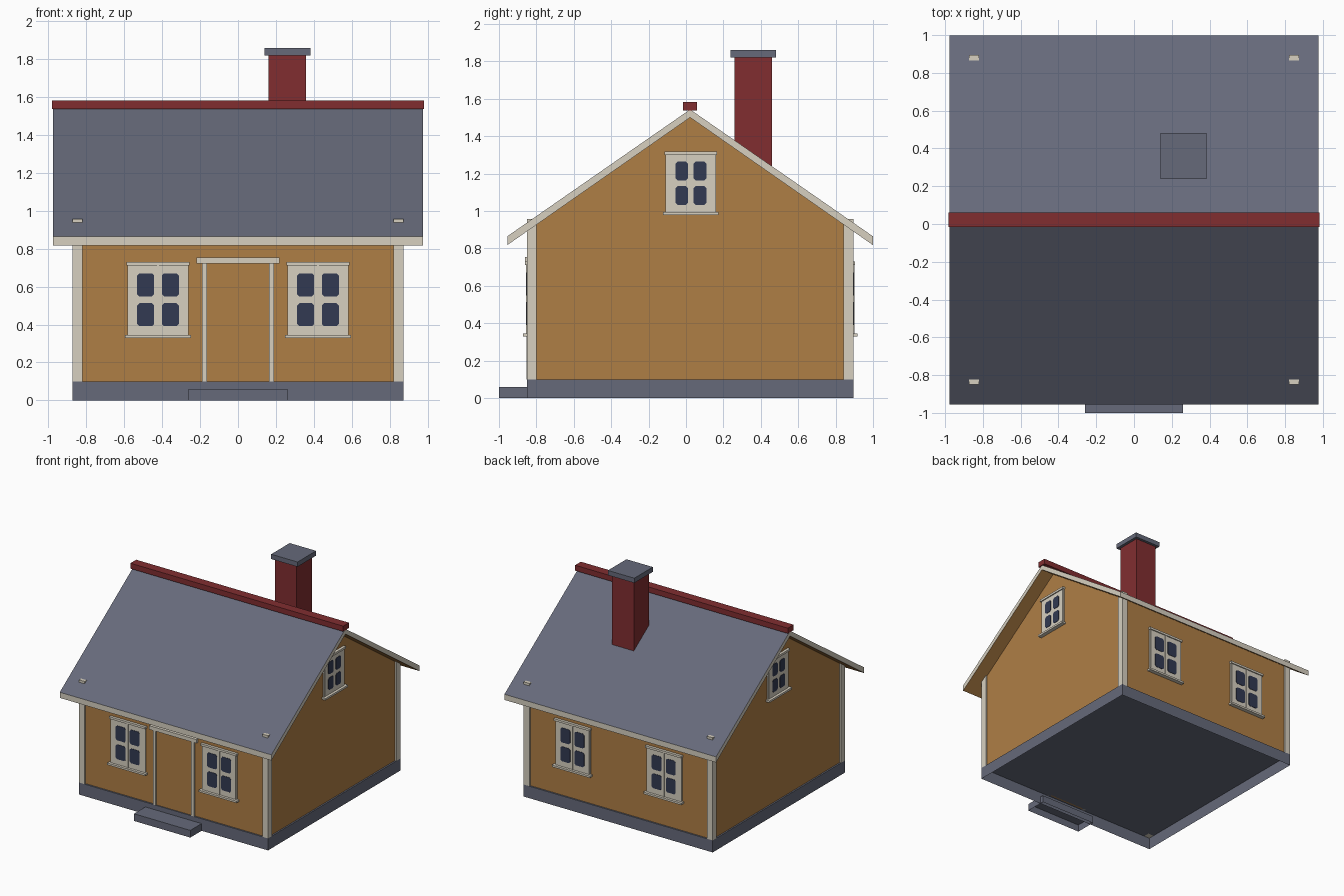
import bpy, bmesh, math
from mathutils import Matrix, Vector

cube = bpy.data.objects.get("Cube")
if cube:
    bpy.data.objects.remove(cube, do_unlink=True)


def material(name, r, g, b):
    m = bpy.data.materials.new(name)
    m.use_nodes = True
    m.diffuse_color = (r, g, b, 1)
    m.node_tree.nodes["Principled BSDF"].inputs["Base Color"].default_value = (r, g, b, 1)
    return m


OCHRE = material("ochre_wall", 0.43, 0.21, 0.06)
CREAM = material("cream_trim", 0.68, 0.63, 0.53)
GREY = material("slate_grey", 0.133, 0.144, 0.195)
RED = material("brick_red", 0.22, 0.027, 0.03)
GLASS = material("dark_glass", 0.032, 0.042, 0.084)

MID = 0.022      # y of the ridge line
BASE = 0.1       # top of the foundation
HALF = 0.86      # half width of the walls
OUTER = 0.873    # half width of the foundation and corner boards


def finish(name, bm, *mats):
    bmesh.ops.recalc_face_normals(bm, faces=bm.faces)
    mesh = bpy.data.meshes.new(name)
    bm.to_mesh(mesh)
    bm.free()
    for m in mats:
        mesh.materials.append(m)
    obj = bpy.data.objects.new(name, mesh)
    bpy.context.collection.objects.link(obj)
    return obj


def add_box(bm, x, y, z):
    """Box from (low, high) pairs along each axis."""
    size = Matrix.Diagonal((x[1] - x[0], y[1] - y[0], z[1] - z[0], 1))
    centre = Matrix.Translation((sum(x) / 2, sum(y) / 2, sum(z) / 2))
    bmesh.ops.create_cube(bm, size=1, matrix=centre @ size)


def add_prism(bm, points, along, index=0):
    """Extrude a closed loop of points along a vector."""
    face = bm.faces.new([bm.verts.new(p) for p in points])
    made = bmesh.ops.extrude_face_region(bm, geom=[face])["geom"]
    moved = [v for v in made if isinstance(v, bmesh.types.BMVert)]
    bmesh.ops.translate(bm, verts=moved, vec=along)
    for v in moved:
        for f in v.link_faces:
            f.material_index = index


def drop_bottom(bm):
    bm.normal_update()
    bmesh.ops.recalc_face_normals(bm, faces=bm.faces)
    under = [f for f in bm.faces if f.normal.z < -0.9]
    bmesh.ops.delete(bm, geom=under, context="FACES")


def box(name, mat, x, y, z, open_bottom=False):
    bm = bmesh.new()
    add_box(bm, x, y, z)
    if open_bottom:
        drop_bottom(bm)
    return finish(name, bm, mat)


# Foundation and doorstep, hollow underneath
box("foundation", GREY, (-OUTER, OUTER), (MID - OUTER, MID + OUTER), (0, BASE), True)
box("doorstep", GREY, (-0.26, 0.26), (-1, -0.82), (0, 0.06), True)

# Gabled walls
bm = bmesh.new()
gable = [(-HALF, BASE), (HALF, BASE), (HALF, 0.912), (0, 1.512), (-HALF, 0.912)]
add_prism(bm, [(-HALF, MID + y, z) for y, z in gable], (2 * HALF, 0, 0))
drop_bottom(bm)
finish("walls", bm, OCHRE)

# Corner boards, whose tops just pierce the roof
for sx, side in ((-1, "right"), (1, "left")):
    for sy, end in ((-1, "front"), (1, "back")):
        box(f"corner_board_{end}_{side}", CREAM,
            sorted((sx * OUTER, sx * 0.82)),
            sorted((MID + sy * OUTER, MID + sy * 0.82)), (BASE, 0.957))

# Roof: slate on top, cream edges, ochre soffit
bm = bmesh.new()
EAVE = 0.977
roof = [(-EAVE, 0.818), (0, 1.5), (EAVE, 0.818), (EAVE, 0.865), (0, 1.543), (-EAVE, 0.865)]
add_prism(bm, [(-EAVE, MID + y, z) for y, z in roof], (2 * EAVE, 0, 0))
bmesh.ops.recalc_face_normals(bm, faces=bm.faces)
for f in bm.faces:
    f.material_index = 1 if f.normal.z > 0.3 else 2 if f.normal.z < -0.3 else 0
finish("roof", bm, CREAM, GREY, OCHRE)
box("ridge_cap", RED, (-0.982, 0.982), (MID - 0.038, MID + 0.038), (1.537, 1.582))

# Chimney
box("chimney_stack", RED, (0.16, 0.36), (0.26, 0.46), (1.15, 1.82))
box("chimney_cap", GREY, (0.14, 0.383), (0.238, 0.482), (1.82, 1.86))


def window(name, place, turn, w, low, high, pane, dx, rows, seam):
    """Window facing local -y with the wall face at y = 0."""
    bm = bmesh.new()
    # Casements, split by a narrow gap when there are two
    if seam:
        add_box(bm, (-w, -0.006), (-0.013, 0.01), (low, high))
        add_box(bm, (0.006, w), (-0.013, 0.01), (low, high))
        add_box(bm, (-0.006, 0.006), (-0.018, 0.01), (low, high))
    else:
        add_box(bm, (-w, w), (-0.013, 0.01), (low, high))
    # Side casings, head and sill
    for s in (-1, 1):
        add_box(bm, sorted((s * w, s * (w + 0.008))), (-0.009, 0.01), (low, high))
    add_box(bm, (-w - 0.014, w + 0.014), (-0.022, 0.01), (high, high + 0.018))
    add_box(bm, (-w - 0.022, w + 0.022), (-0.034, 0.01), (low - 0.016, low))
    # Panes with clipped corners
    a, b = pane
    c = 0.012
    outline = [(-a, c - b), (c - a, -b), (a - c, -b), (a, c - b),
               (a, b - c), (a - c, b), (c - a, b), (-a, b - c)]
    for s in (-1, 1):
        for z in rows:
            pts = [(s * dx + u, -0.011, z + v) for u, v in outline]
            add_prism(bm, pts, Vector((0, -0.005, 0)), 1)
    bmesh.ops.transform(bm, verts=bm.verts,
                        matrix=Matrix.Translation(place) @ Matrix.Rotation(turn, 4, "Z"))
    finish(name, bm, CREAM, GLASS)


# Two windows on each long wall
for end, y, turn in (("front", MID - HALF, 0), ("back", MID + HALF, math.pi)):
    for side, x in (("right", -0.422), ("left", 0.422)):
        window(f"window_{end}_{side}", (x, y, 0), turn, 0.153, 0.345, 0.712,
               (0.045, 0.061), 0.065, (0.452, 0.609), True)

# One small window high in each gable
for side, s in (("right", -1), ("left", 1)):
    window(f"gable_window_{side}", (s * HALF, MID + 0.004, 0), s * math.pi / 2, 0.127,
           0.995, 1.3, (0.034, 0.051), 0.049, (1.083, 1.214), False)

# Door surround
FRONT = MID - HALF
for side, s in (("right", -1), ("left", 1)):
    box(f"door_post_{side}", CREAM, sorted((s * 0.163, s * 0.19)),
        (FRONT - 0.014, FRONT + 0.01), (BASE, 0.722))
box("door_head", CREAM, (-0.218, 0.218), (FRONT - 0.022, FRONT + 0.01), (0.722, 0.753))
box("door", OCHRE, (-0.163, 0.163), (FRONT - 0.005, FRONT + 0.01), (BASE, 0.722))
